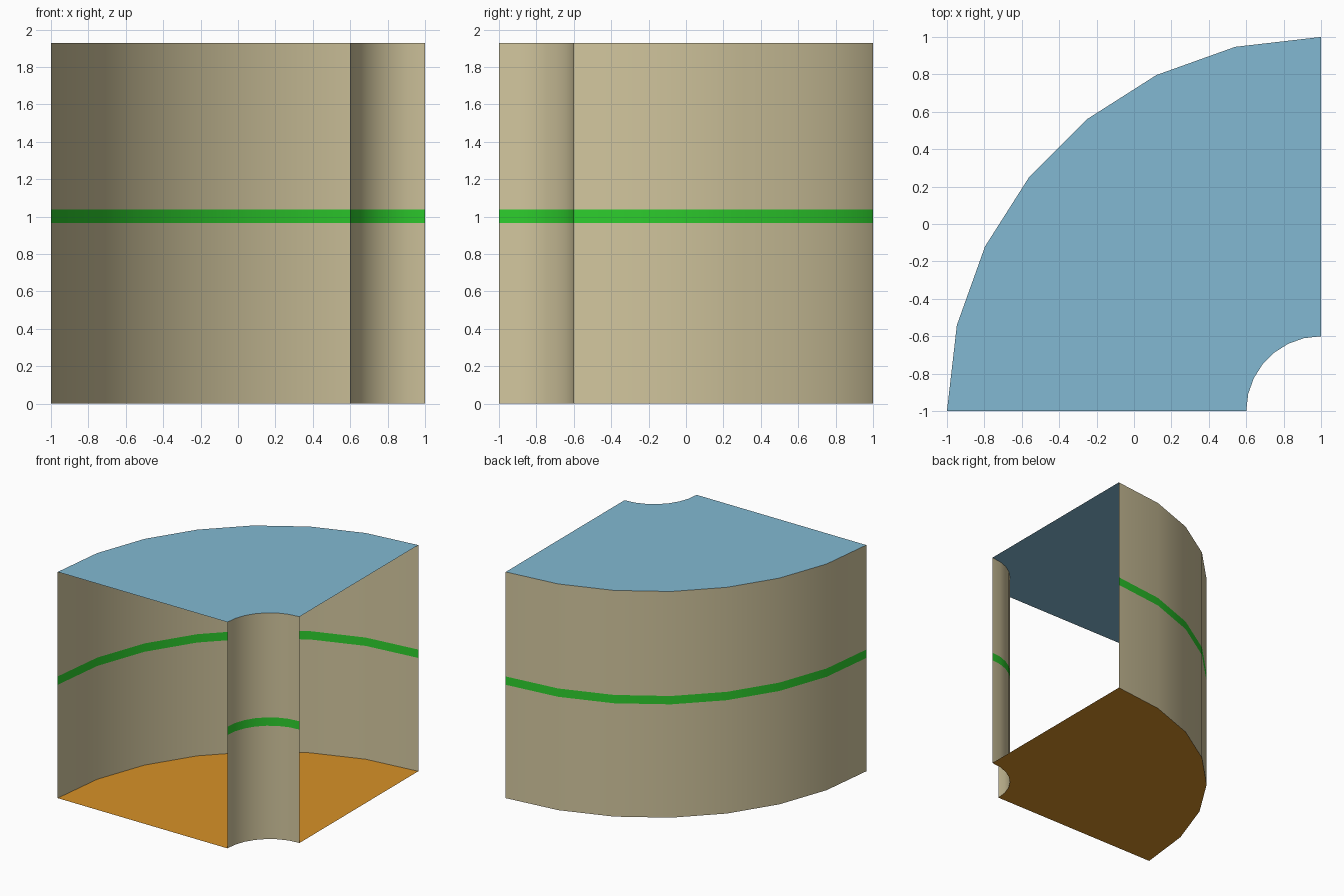
import bpy
import bmesh
from mathutils import Vector
from mathutils.geometry import interpolate_bezier

if "Cube" in bpy.data.objects:
    bpy.data.objects.remove(bpy.data.objects["Cube"])

HEIGHT = 1.928
STRIPE = (0.966, 1.037)
K = 0.5523            # bezier handle length for a quarter circle
SEGMENTS = 7
CORNER = Vector((1, -1, 0))


def material(name, rgb):
    mat = bpy.data.materials.new(name)
    mat.diffuse_color = (*rgb, 1)
    mat.use_nodes = True
    mat.node_tree.nodes["Principled BSDF"].inputs["Base Color"].default_value = mat.diffuse_color
    return mat


def quarter_arc(radius):
    """Quarter bend round the corner, from the front opening to the right one."""
    handles = [(-1, 0, 0), (-1, K, 0), (-K, 1, 0), (0, 1, 0)]
    pts = interpolate_bezier(*[Vector(h) * radius for h in handles], SEGMENTS + 1)
    return [p + CORNER for p in pts]


def sheet(name, rows, mats, row_mats, flip=False, smooth=False):
    """Surface of quads strung between successive rows of points."""
    bm = bmesh.new()
    grid = [[bm.verts.new(p) for p in row] for row in rows]
    for r in range(len(rows) - 1):
        for i in range(SEGMENTS):
            quad = [grid[r][i], grid[r][i + 1], grid[r + 1][i + 1], grid[r + 1][i]]
            face = bm.faces.new(quad[::-1] if flip else quad)
            face.material_index = row_mats[r]
            face.smooth = smooth
    mesh = bpy.data.meshes.new(name)
    bm.to_mesh(mesh)
    bm.free()
    for mat in mats:
        mesh.materials.append(mat)
    obj = bpy.data.objects.new(name, mesh)
    bpy.context.collection.objects.link(obj)
    return obj


def raised(points, z):
    return [p + Vector((0, 0, z)) for p in points]


wall_mat = material("wall_tan", (0.645, 0.565, 0.342))
stripe_mat = material("stripe_green", (0.026, 0.61, 0.026))
ceiling_mat = material("ceiling_blue", (0.223, 0.485, 0.645))
floor_mat = material("floor_orange", (0.68, 0.283, 0.021))

outer = quarter_arc(2.0)
inner = quarter_arc(0.4)

# Curved walls with a stripe, both facing into the corridor
levels = (0, *STRIPE, HEIGHT)
for name, arc, flip in (("outer_wall", outer, False), ("inner_wall", inner, True)):
    sheet(name, [raised(arc, z) for z in levels], [wall_mat, stripe_mat],
          (0, 1, 0), flip, smooth=True)

# Floor faces up, ceiling faces down; the two ends stay open
sheet("floor", [outer, inner], [floor_mat], (0,), flip=True)
sheet("ceiling", [raised(outer, HEIGHT), raised(inner, HEIGHT)], [ceiling_mat], (0,))
